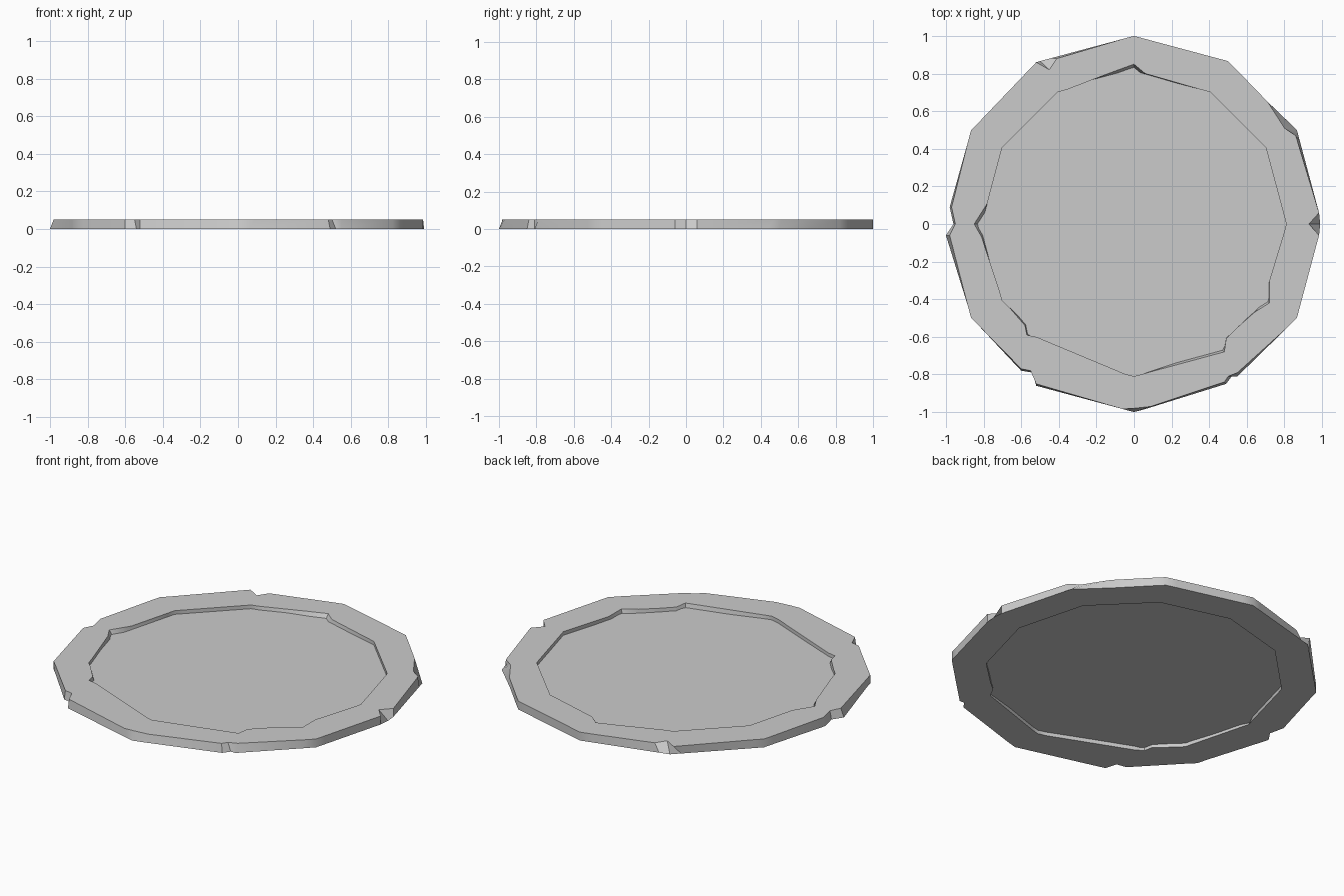
import bpy
import bmesh
from math import cos, sin, radians
from mathutils import Vector

cube = bpy.data.objects.get("Cube")
if cube:
    bpy.data.objects.remove(cube, do_unlink=True)

SIDES = 12
HEIGHT = 0.05
SIDE_OFFSET = 0.12      # how far the extra points sit from each corner

stone = bpy.data.materials.new("grey_stone")
stone.use_nodes = True
grey = (0.6, 0.6, 0.6, 1)
stone.diffuse_color = grey
stone.node_tree.nodes["Principled BSDF"].inputs["Base Color"].default_value = grey


def corner(radius, index):
    angle = radians(index * 360 / SIDES)
    return Vector((radius * cos(angle), radius * sin(angle)))


def chipped_loop(radius, chips):
    """Three points per corner (before, at, after), moved where chipped."""
    points = []
    for index in range(SIDES):
        here = corner(radius, index)
        regular = (here.lerp(corner(radius, index - 1), SIDE_OFFSET),
                   here,
                   here.lerp(corner(radius, index + 1), SIDE_OFFSET))
        replaced = chips.get(index, (None, None, None))
        points += [new or old for new, old in zip(replaced, regular)]
    return points


def finish(name, bm):
    bmesh.ops.recalc_face_normals(bm, faces=bm.faces)
    mesh = bpy.data.meshes.new(name)
    bm.to_mesh(mesh)
    bm.free()
    mesh.materials.append(stone)
    obj = bpy.data.objects.new(name, mesh)
    bpy.context.collection.objects.link(obj)
    return obj


# Broken corners, keyed by corner number counted from +x
outer_top_chips = {
    0: (None, (0.93, 0), None),
    1: ((0.86, 0.47), (0.8, 0.51), (0.71, 0.65)),
    4: ((-0.41, 0.88), (-0.45, 0.82), (-0.52, 0.86)),
    6: ((-0.97, 0.09), (-0.95, 0), (-0.98, -0.06)),
    8: ((-0.6, -0.77), (-0.55, -0.78), (-0.52, -0.85)),
    9: (None, (0, -0.98), (0.09, -0.97)),
    10: ((0.48, -0.84), (0.5, -0.81), (0.55, -0.79)),
}
outer_bottom_chips = {
    0: (None, (0.99, 0), None),
    1: (None, None, (0.7, 0.66)),
    6: ((-0.98, 0.09), (-0.96, 0), (-1, -0.06)),
    8: ((-0.6, -0.78), (-0.54, -0.79), (-0.52, -0.86)),
    10: ((0.49, -0.85), (0.52, -0.81), (0.55, -0.81)),
}
inner_top_chips = {
    3: ((0.06, 0.8), (0, 0.85), (-0.11, 0.81)),
    6: ((-0.78, 0.11), (-0.85, 0), (-0.81, -0.07)),
    8: ((-0.58, -0.54), (-0.57, -0.59), (-0.52, -0.6)),
    10: ((0.48, -0.68), (0.49, -0.61), (0.55, -0.55)),
    11: ((0.64, -0.47), (0.72, -0.42), (0.72, -0.3)),
}
inner_bottom_chips = {
    8: ((-0.57, -0.53), (-0.56, -0.58), (-0.51, -0.61)),
    10: ((0.46, -0.66), (0.49, -0.6), (0.55, -0.55)),
}

# Chipped rim: four loops joined into a closed band
bm = bmesh.new()
loops = []
for radius, chips, z in ((1, outer_bottom_chips, 0),
                         (1, outer_top_chips, HEIGHT),
                         (0.81, inner_top_chips, HEIGHT),
                         (0.81, inner_bottom_chips, 0)):
    loops.append([bm.verts.new((x, y, z)) for x, y in chipped_loop(radius, chips)])
count = len(loops[0])
for k, loop in enumerate(loops):
    other = loops[(k + 1) % len(loops)]
    for i in range(count):
        j = (i + 1) % count
        bm.faces.new((loop[i], loop[j], other[j], other[i]))
rim = finish("chipped_rim", bm)
bpy.ops.object.select_all(action="DESELECT")
rim.select_set(True)
bpy.context.view_layer.objects.active = rim
bpy.ops.object.shade_smooth_by_angle(angle=radians(31))

# Thin plate filling the rim at half height, its edge buried in the rim
bm = bmesh.new()
bmesh.ops.create_cone(bm, cap_ends=True, segments=SIDES, radius1=0.86,
                      radius2=0.86, depth=0.006)
spin = corner(0.86, 0).to_3d()
bmesh.ops.translate(bm, verts=bm.verts, vec=(0, 0, HEIGHT / 2))
finish("centre_plate", bm)
